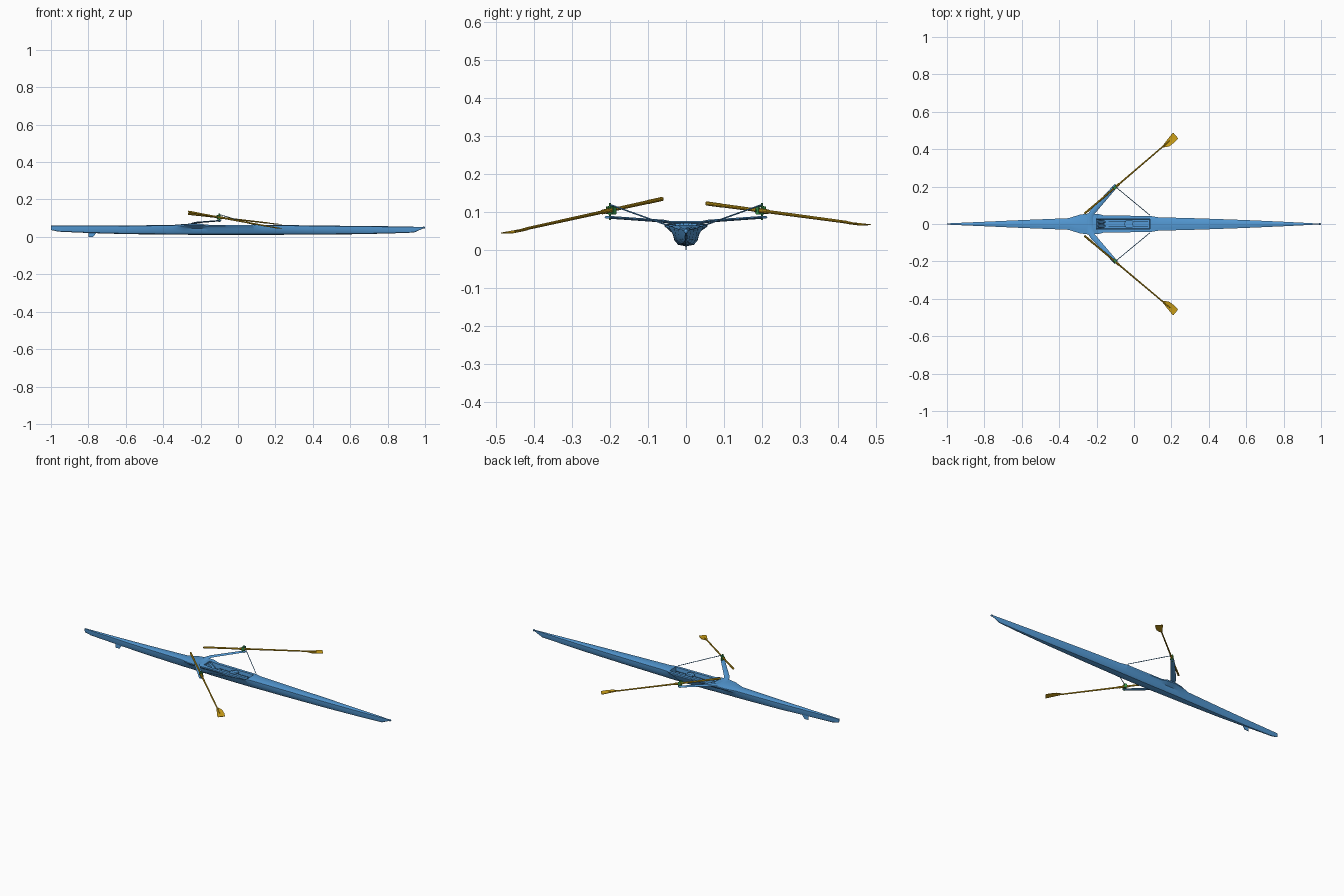
import bpy, bmesh, math
from mathutils import Vector

if "Cube" in bpy.data.objects:
    bpy.data.objects.remove(bpy.data.objects["Cube"])


def material(name, rgb):
    m = bpy.data.materials.new(name)
    m.diffuse_color = (*rgb, 1)
    m.use_nodes = True
    m.node_tree.nodes["Principled BSDF"].inputs["Base Color"].default_value = m.diffuse_color
    return m


BLUE = material("blue", (0.09, 0.33, 0.68))
GOLD = material("gold", (0.62, 0.36, 0.01))
GREEN = material("green", (0.04, 0.3, 0.06))


def finish(name, verts, faces, mat, angle=30):
    me = bpy.data.meshes.new(name)
    me.from_pydata([tuple(v) for v in verts], [], faces)
    bm = bmesh.new()
    bm.from_mesh(me)
    bmesh.ops.remove_doubles(bm, verts=bm.verts, dist=1e-5)
    bmesh.ops.recalc_face_normals(bm, faces=bm.faces)
    bm.to_mesh(me)
    bm.free()
    ob = bpy.data.objects.new(name, me)
    bpy.context.collection.objects.link(ob)
    me.materials.append(mat)
    bpy.ops.object.select_all(action='DESELECT')
    ob.select_set(True)
    bpy.context.view_layer.objects.active = ob
    bpy.ops.object.shade_smooth_by_angle(angle=math.radians(angle))
    return ob


def loft(name, rings, mat, angle=30):
    n = len(rings[0])
    verts = [p for r in rings for p in r]
    faces = [(k*n + i, k*n + (i+1) % n, (k+1)*n + (i+1) % n, (k+1)*n + i)
             for k in range(len(rings) - 1) for i in range(n)]
    faces += [tuple(range(n)), tuple(range(len(verts) - n, len(verts)))]
    return finish(name, verts, faces, mat, angle)


def tube(name, a, b, r1, mat, r2=None, sides=10):
    a, b = Vector(a), Vector(b)
    q = (b - a).to_track_quat('Z', 'Y')
    ring = lambda c, r: [c + q @ Vector((r*math.cos(t), r*math.sin(t), 0))
                         for t in (2*math.pi*i/sides for i in range(sides))]
    return loft(name, [ring(a, r1), ring(b, r2 or r1)], mat)


def box(name, c, s, mat, pitch=0):
    x, y, z = (v/2 for v in s)
    ring = lambda h: [(-x, -y, h), (x, -y, h), (x, y, h), (-x, y, h)]
    ob = loft(name, [ring(-z), ring(z)], mat)
    ob.location, ob.rotation_euler = c, (0, pitch, 0)
    return ob


# hull stations: x, hull half width, gunwale half width, keel z, deck z
ST = [(-1, .002, .003, .037, .059), (-.96, .004, .005, .028, .059),
      (-.8, .010, .012, .021, .058), (-.6, .019, .021, .015, .058),
      (-.35, .029, .031, .012, .061), (-.29, .031, .05, .012, .066),
      (-.24, .032, .056, .011, .069), (-.19, .033, .054, .011, .068),
      (-.16, .034, .045, .01, .065), (0, .035, .044, .01, .064),
      (.08, .035, .044, .01, .064), (.13, .034, .036, .011, .062),
      (.35, .028, .03, .012, .059), (.6, .019, .021, .014, .056),
      (.8, .011, .012, .018, .054), (.94, .004, .005, .023, .053),
      (.99, .001, .0015, .045, .053)]


def station(x):
    for a, b in zip(ST, ST[1:]):
        if a[0] <= x <= b[0]:
            t = (x - a[0]) / (b[0] - a[0])
            return [p + (q - p)*t for p, q in zip(a, b)]


def section(x):
    x, w, g, zb, zt = station(x)
    h = zt - zb
    half = [(.6*w, zb + .08*h), (.88*w, zb + .3*h), (w, zb + .6*h), (g, zb + .88*h), (g, zt)]
    if -.2 < x < .085:      # open cockpit
        half += [(.028, zt), (.025, .032)]
        top = .032
    else:                   # crowned deck
        top = zt + min(.003, .25*g)
        half += [(.6*g, zt + .5*(top - zt)), (.5*g, zt + .7*(top - zt))]
    return ([(x, 0, zb)] + [(x, y, z) for y, z in half] + [(x, 0, top)]
            + [(x, -y, z) for y, z in reversed(half)])


xs = sorted([s[0] for s in ST] + [-.201, -.199, .084, .086])
loft("hull", [section(x) for x in xs], BLUE)

# skeg and bow ball
loft("skeg", [[(-.80, y, 0), (-.775, y, 0), (-.755, y, .025), (-.80, y, .025)]
              for y in (-.0015, .0015)], BLUE)
bpy.ops.mesh.primitive_uv_sphere_add(segments=12, ring_count=8, radius=.006, location=(.994, 0, .05))
bpy.context.object.name = "bow_ball"
bpy.context.object.data.materials.append(BLUE)

# wing rigger: one aerofoil strip bent from pin to pin
path = [(-.095, -.207, .087), (-.222, -.064, .077), (-.235, -.04, .073),
        (-.235, .04, .073), (-.222, .064, .077), (-.095, .207, .087)]
wid = [.011, .015, .016, .016, .015, .011]
rings = []
for k, p in enumerate(path):
    p = Vector(p)
    d = Vector(path[min(k+1, 5)]) - Vector(path[max(k-1, 0)])
    side = Vector((d.y, -d.x, 0)).normalized()
    rings.append([p + side*wid[k]*u + Vector((0, 0, v)) for u, v in
                  [(-1, 0), (-.5, .0035), (.4, .0035), (1, 0), (.4, -.0035), (-.5, -.0035)]])
loft("wing_rigger", rings, BLUE)

# seat rails, rolling seat and its wheels
for s in (-1, 1):
    box("seat_rail", (-.03, s*.013, .048), (.21, .003, .004), BLUE)
    box("rail_support", (-.03, s*.013, .039), (.17, .002, .016), BLUE)
    for x in (-.045, -.01):
        tube("seat_wheel", (x, s*.011, .052), (x, s*.015, .052), .004, BLUE)
    # two dished halves of the seat
    loft("seat_half", [[(-.052, s*.001, z), (-.046, s*.016, z), (-.03, s*.021, z + .001),
                        (-.01, s*.02, z + .001), (-.002, s*.012, z), (-.008, s*.001, z)]
                       for z in (.057, .061)], BLUE)

# foot stretcher with a pair of shoes
box("foot_board", (-.182, 0, .048), (.05, .046, .003), BLUE, math.radians(38))
box("stretcher_bar", (-.155, 0, .036), (.006, .05, .005), BLUE)
for s in (-1, 1):
    shoe = loft("shoe", [[(-.024, s*.011 - w, z), (-.016, s*.011 - .009*k, z),
                          (.02, s*.011 - .007*k, z), (.024, s*.011, z),
                          (.02, s*.011 + .007*k, z), (-.016, s*.011 + .009*k, z),
                          (-.024, s*.011 + w, z)]
                         for z, k, w in ((.002, 1, .005), (.008, .9, .004), (.012, .55, .002))],
                BLUE)
    shoe.location, shoe.rotation_euler = (-.178, 0, .048), (0, math.radians(38), 0)

# pins, gates and back stays
for s in (-1, 1):
    px, py = -.1, s*.2
    tube("pin", (px, py, .08), (px, py, .124), .003, GREEN)
    tube("back_stay", (px, py, .12), (.085, s*.047, .065), .002, BLUE, sides=8)
    yaw = s*math.atan2(.418, .488)
    for name, off, size in (("gate_base", (0, -.005*s, .096), (.016, .015, .004)),
                            ("gate_top", (0, -.005*s, .115), (.016, .015, .003)),
                            ("gate_inner_post", (0, -.012*s, .1055), (.012, .003, .02)),
                            ("gate_outer_post", (0, .006*s, .1055), (.012, .003, .02))):
        ob = box(name, (px + off[0], py + off[1], off[2]), size, GREEN)
        ob.rotation_euler = (0, 0, yaw)


# sculls: grip, shaft, collar and hatchet blade
def scull(handle, tip, s):
    a, b = Vector(handle), Vector(tip)
    d = (b - a).normalized()
    v = Vector((abs(d.y), -s*abs(d.x), 0)).normalized()
    n = Vector((0, 0, 1))
    tube("scull_grip", a, a + d*.06, .0055, GOLD)
    tube("scull_shaft", a + d*.055, b - d*.08, .005, GOLD, .0038)
    lock = a + d*((-.1 - a.x)/d.x)
    tube("scull_sleeve", lock - d*.022, lock + d*.03, .0062, GOLD)
    tube("scull_collar", lock - d*.012, lock - d*.008, .009, GREEN, sides=14)
    tube("blade_spine", b - d*.085, b - d*.035, .0038, GOLD, .001)
    rings = []
    for t, lo, hi, dip in ((-.092, -.004, .005, 0), (-.08, -.006, .013, .0015),
                           (-.062, -.01, .022, .003), (-.03, -.016, .0235, .003),
                           (-.004, -.021, .021, .001), (0, -.018, .018, 0)):
        c = b + d*t
        mid = (lo + hi)/2
        rings.append([c + v*lo + n*.001, c + v*mid + n*(.001 - dip), c + v*hi + n*.001,
                      c + v*hi - n*.001, c + v*mid - n*(.001 + dip), c + v*lo - n*.001])
    loft("scull_blade", rings, GOLD)


scull((-.265, -.063, .135), (.223, -.473, .045), -1)
scull((-.265, .055, .123), (.223, .473, .067), 1)
